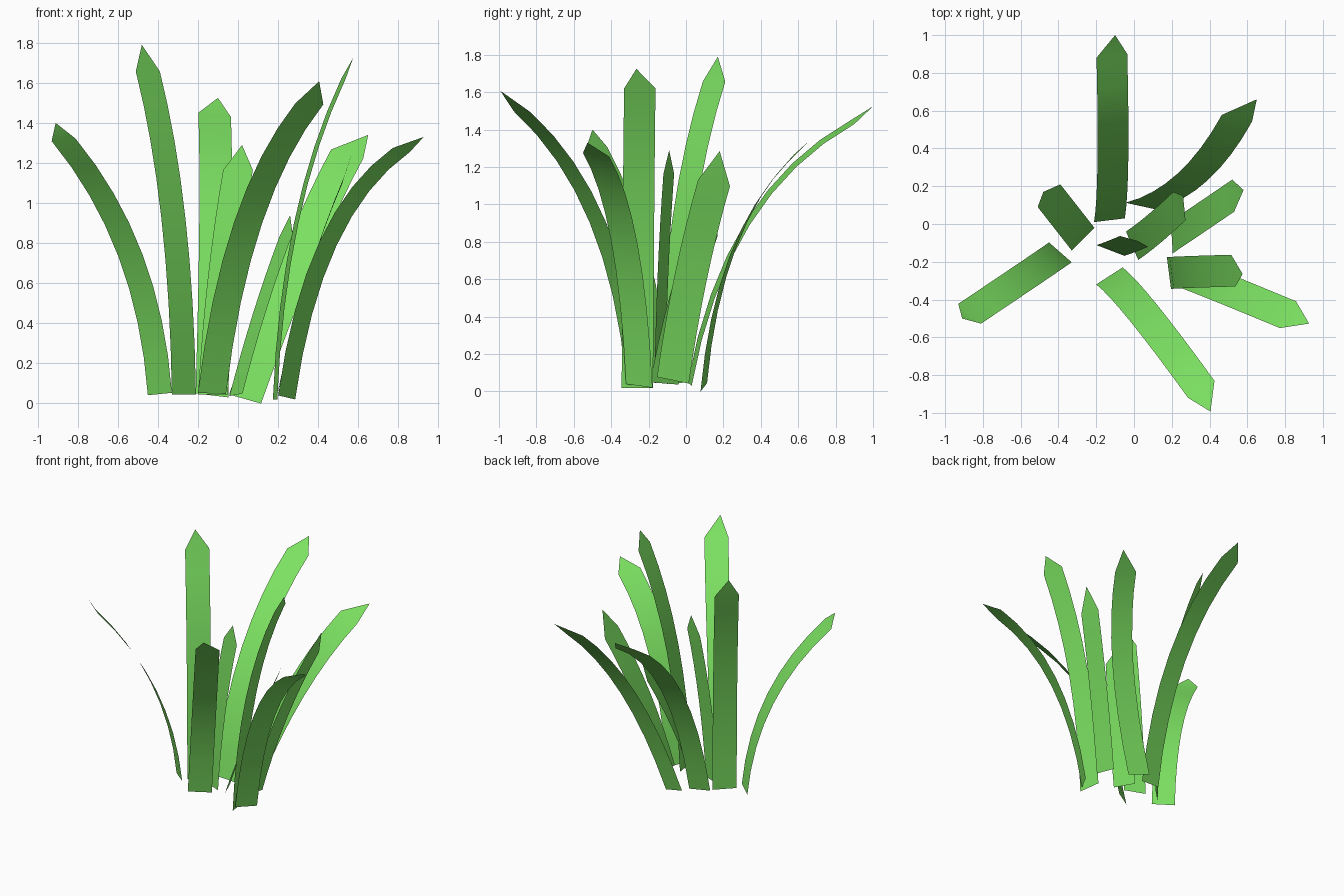
import bpy
from mathutils import Vector

SEGMENTS = 8

green = bpy.data.materials.new("grass_green")
green.diffuse_color = (0.2, 0.75, 0.12, 1.0)


def grass_blade(name, base, bend, end, tip, width):
    """Flat strip of constant width along a quadratic curve, closed by a pointed tip."""
    base, bend, end, half = Vector(base), Vector(bend), Vector(end), Vector(width) / 2
    verts, faces = [], []
    for i in range(SEGMENTS + 1):
        t = i / SEGMENTS
        centre = base * (1 - t) ** 2 + bend * (2 * t * (1 - t)) + end * t ** 2
        verts += [centre - half, centre + half]
    for i in range(SEGMENTS):
        a = 2 * i
        faces.append((a, a + 1, a + 3, a + 2))
    verts.append(Vector(tip))
    last = 2 * SEGMENTS
    faces.append((last, last + 1, last + 2))
    mesh = bpy.data.meshes.new(name)
    mesh.from_pydata(verts, [], faces)
    mesh.materials.append(green)
    mesh.shade_smooth()
    obj = bpy.data.objects.new(name, mesh)
    bpy.context.collection.objects.link(obj)


# Each blade: base centre, bend control, end centre, tip, width vector
BLADES = {
    "left_front": ((-.39, -.15, .047), (-.445, -.19, .80), (-.87, -.475, 1.315),
                   (-.91, -.50, 1.40), (.12, -.105, .012)),
    "left_tall": ((-.27, -.08, .045), (-.285, -.06, 1.0), (-.45, .15, 1.657),
                  (-.48, .17, 1.79), (.12, .12, 0)),
    "back": ((-.13, .02, .04), (-.10, .205, 1.06), (-.117, .89, 1.44),
             (-.10, 1.0, 1.525), (.163, .02, -.02)),
    "back_right": ((.035, .095, .022), (.33, .17, .85), (.545, .56, 1.245),
                   (.65, .66, 1.34), (.16, -.035, -.045)),
    "right_back": ((.20, -.07, .06), (.32, .01, .63), (.525, .15, 1.115),
                   (.58, .18, 1.285), (-.01, .17, -.035)),
    "short_centre": ((-.01, -.115, .043), (.10, -.04, .47), (.24, .095, .84),
                     (.26, .15, .94), (.065, -.15, .012)),
    "centre": ((-.125, -.14, .045), (-.09, -.13, .65), (0, -.092, 1.165),
               (.02, -.09, 1.29), (.148, -.057, 0)),
    "right_tall": ((.185, -.26, .02), (.225, -.255, .98), (.526, -.247, 1.62),
                   (.575, -.265, 1.725), (.022, -.168, 0)),
    "right_front": ((.243, -.25, .03), (.37, -.295, .95), (.815, -.48, 1.265),
                    (.927, -.527, 1.33), (.085, .142, -.02)),
    "front": ((-.13, -.275, .05), (-.013, -.365, 1.03), (.356, -.875, 1.495),
              (.405, -.993, 1.608), (.14, .09, -.005)),
}

for part, shape in BLADES.items():
    grass_blade("grass_blade_" + part, *shape)
